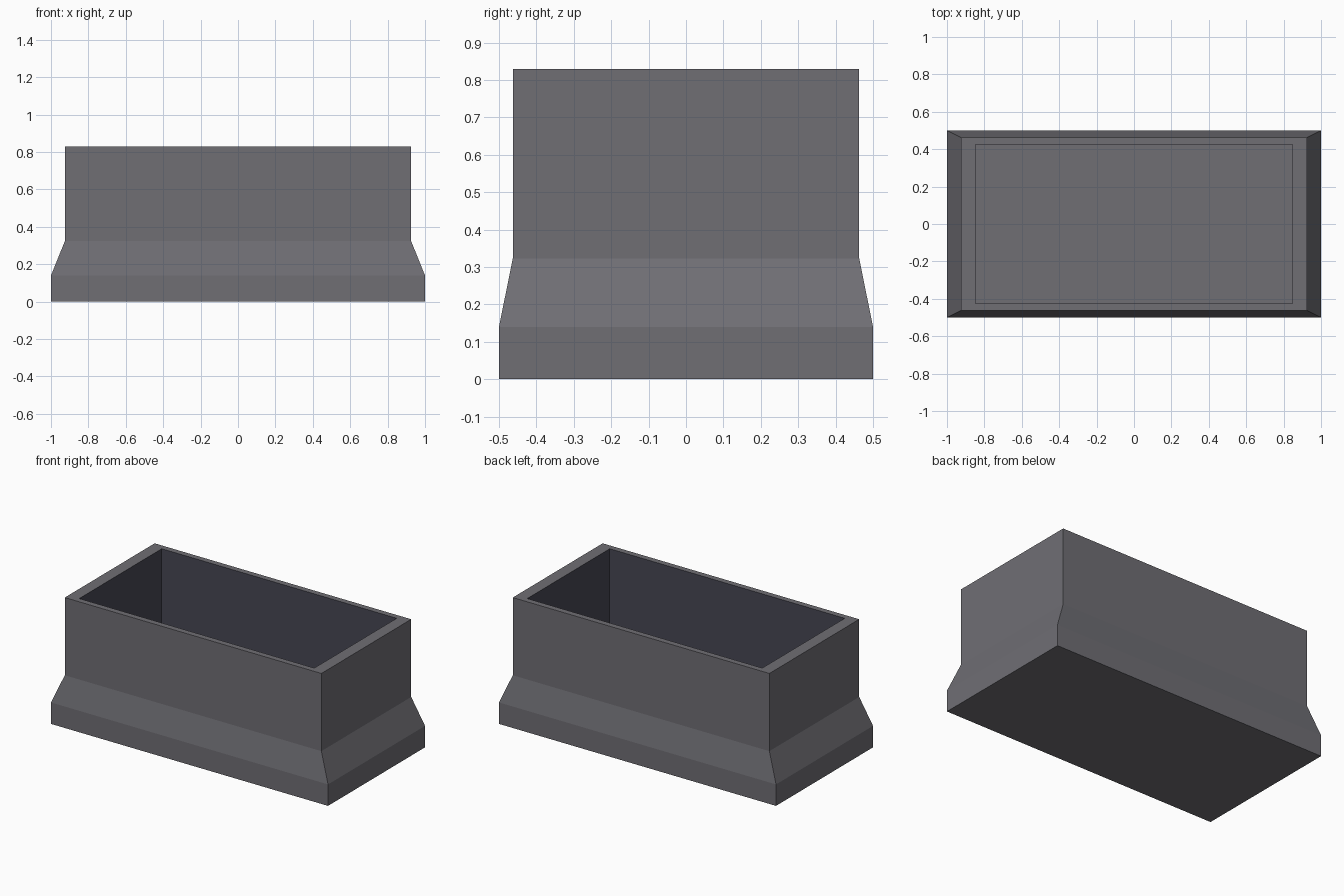
import bpy, bmesh

if "Cube" in bpy.data.objects:
    bpy.data.objects.remove(bpy.data.objects["Cube"])


def material(name, rgb):
    m = bpy.data.materials.new(name)
    m.diffuse_color = (*rgb, 1)
    m.use_nodes = True
    m.node_tree.nodes["Principled BSDF"].inputs["Base Color"].default_value = m.diffuse_color
    return m


stone = material("grey stone", (0.160, 0.157, 0.175))
inner = material("dark inner wall", (0.062, 0.062, 0.088))

# Rectangular rings (half width, half depth, height): outside, rim, then cavity
RINGS = [(1.0, 0.5, 0.0), (1.0, 0.5, 0.14), (0.926, 0.463, 0.323),
         (0.926, 0.463, 0.83), (0.848, 0.425, 0.83), (0.848, 0.425, 0.14)]

bm = bmesh.new()
loops = [[bm.verts.new((sx * w, sy * d, z))
          for sx, sy in ((-1, -1), (1, -1), (1, 1), (-1, 1))]
         for w, d, z in RINGS]

# Walls, flared plinth and rim; the last band is the cavity wall
for k, (a, b) in enumerate(zip(loops, loops[1:])):
    for i in range(4):
        j = (i + 1) % 4
        f = bm.faces.new((a[i], a[j], b[j], b[i]))
        f.material_index = 1 if k == len(RINGS) - 2 else 0

# Underside and cavity floor
bm.faces.new(loops[0][::-1])
bm.faces.new(loops[-1])
bmesh.ops.recalc_face_normals(bm, faces=bm.faces)

mesh = bpy.data.meshes.new("planter_box")
bm.to_mesh(mesh)
bm.free()
mesh.materials.append(stone)
mesh.materials.append(inner)
bpy.context.collection.objects.link(bpy.data.objects.new("planter_box", mesh))
